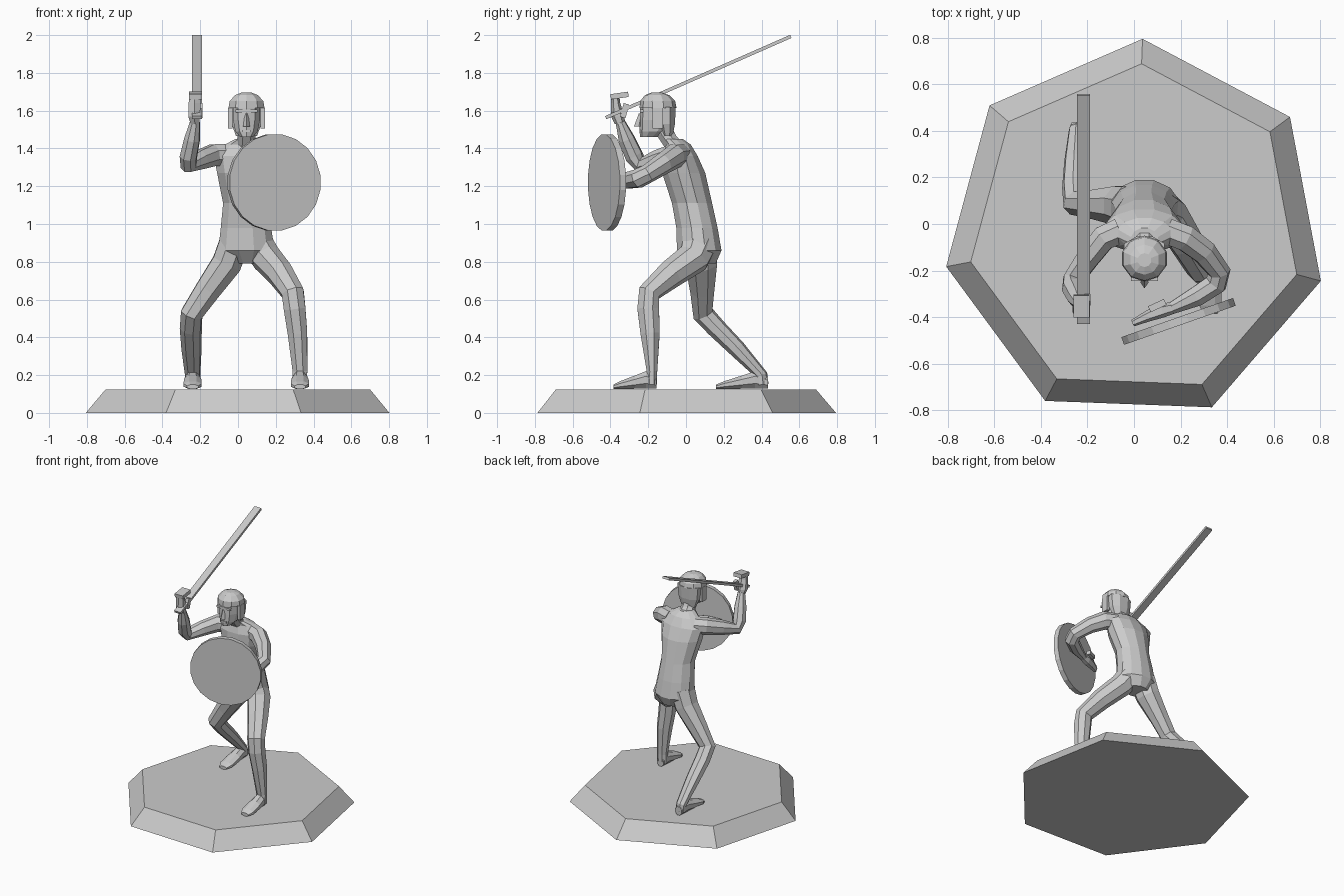
import bpy, bmesh, math
from mathutils import Vector, Matrix


def finish(name, bm):
    bmesh.ops.recalc_face_normals(bm, faces=bm.faces)
    me = bpy.data.meshes.new(name)
    bm.to_mesh(me)
    bm.free()
    ob = bpy.data.objects.new(name, me)
    bpy.context.collection.objects.link(ob)
    return ob


def loft(name, rings, n=8, axis=None, side=(1, 0, 0), start=0.5):
    """Skin rings (x, y, z, half width, half depth); axis fixes the ring normal."""
    bm = bmesh.new()
    pts = [Vector(r[:3]) for r in rings]
    u, last, loops = Vector(side), None, []
    for i, r in enumerate(rings):
        if axis:
            t = Vector(axis)
        else:
            a = (pts[i] - pts[i - 1]).normalized() if i else Vector()
            b = (pts[i + 1] - pts[i]).normalized() if i + 1 < len(pts) else Vector()
            t = (a + b).normalized()
        if last:
            u = last.rotation_difference(t) @ u
        u = (u - t * u.dot(t)).normalized()
        v, last = t.cross(u), t
        ring = []
        for k in range(n):
            ang = 2 * math.pi * (k + start) / n
            ring.append(bm.verts.new(pts[i] + u * r[3] * math.cos(ang) + v * r[4] * math.sin(ang)))
        loops.append(ring)
    for p, q in zip(loops, loops[1:]):
        for k in range(n):
            bm.faces.new((p[k], p[(k + 1) % n], q[(k + 1) % n], q[k]))
    bm.faces.new(loops[0])
    bm.faces.new(loops[-1])
    return finish(name, bm)


def box(name, loc, size, rot=(0, 0, 0)):
    bm = bmesh.new()
    bmesh.ops.create_cube(bm, size=1)
    bmesh.ops.scale(bm, vec=size, verts=bm.verts)
    ob = finish(name, bm)
    ob.location, ob.rotation_euler = loc, [math.radians(a) for a in rot]
    return ob


UP = (0, 0, 1)

# Seven-sided plinth with sloping rim
loft("plinth", [(.005, -.03, 0, .825, .825), (.005, -.03, .125, .718, .718)],
     7, UP, start=87.8 / 360 * 7)

# Torso, leaning forward
loft("torso", [(.05, .085, .79, .085, .075), (.045, .07, .86, .155, .122),
               (.042, .058, .98, .138, .113), (.042, .032, 1.11, .125, .11),
               (.042, -.012, 1.27, .158, .118), (.042, -.03, 1.36, .175, .095),
               (.045, -.04, 1.42, .12, .068), (.045, -.07, 1.45, .06, .055)], 12, UP)
loft("neck", [(.045, -.06, 1.41, .06, .06), (.045, -.105, 1.47, .05, .055),
              (.045, -.14, 1.54, .05, .055)], 8, UP)

# Head, with face details
loft("head", [(.045, -.195, 1.46, .035, .048), (.045, -.172, 1.49, .062, .074),
              (.045, -.16, 1.55, .075, .086), (.045, -.155, 1.63, .076, .088)], 10, UP)
loft("nose", [(.045, -.25, 1.515, .018, .026), (.045, -.236, 1.585, .009, .014)], 4, UP, start=0)
box("mouth", (.045, -.238, 1.492), (.05, .015, .012))
box("brow", (.045, -.234, 1.597), (.115, .02, .016))

# Helmet: dome, nape guard and cheek flaps
loft("helmet", [(.045, -.148, 1.615, .1, .098), (.045, -.15, 1.65, .094, .093),
                (.045, -.153, 1.682, .064, .065), (.045, -.155, 1.695, .03, .03)], 10, UP)
loft("nape_guard", [(.045, -.098, 1.465, .06, .03), (.045, -.103, 1.53, .085, .048),
                    (.045, -.105, 1.62, .094, .055)], 8, UP)
for s in (-1, 1):
    box("cheek_flap", (.045 + s * .086, -.15, 1.56), (.022, .055, .11))

# Legs: rear leg trails on -x, front leg steps out on +x
loft("rear_leg", [(-.02, .07, .9, .085, .1), (-.06, .08, .79, .085, .09),
                  (-.16, .085, .65, .072, .068), (-.245, .09, .525, .062, .058),
                  (-.25, .16, .45, .06, .052), (-.246, .27, .34, .055, .046),
                  (-.24, .4, .2, .042, .032), (-.24, .405, .15, .04, .032)])
loft("front_leg", [(.1, .07, .9, .085, .1), (.15, .04, .82, .082, .09),
                   (.225, -.08, .735, .074, .076), (.29, -.195, .635, .064, .062),
                   (.3, -.2, .55, .062, .062), (.315, -.19, .42, .056, .055),
                   (.328, -.18, .22, .042, .03), (.328, -.182, .15, .04, .03)])


def foot(name, x, heel, length):
    prof = [(0, .16, .03, .034), (.25, .175, .042, .05), (.5, .163, .05, .038),
            (.85, .147, .052, .022), (1, .138, .032, .013)]
    loft(name, [(x, heel - f * length, z, w, d) for f, z, w, d in prof], 8, (0, -1, 0))


foot("rear_foot", -.24, .435, .275)
foot("front_foot", .328, -.155, .23)

# Sword arm, raised
loft("sword_arm", [(-.06, -.03, 1.365, .062, .06), (-.13, -.06, 1.365, .062, .058),
                   (-.2, -.15, 1.34, .054, .052), (-.262, -.24, 1.315, .046, .046),
                   (-.262, -.275, 1.36, .05, .048), (-.243, -.315, 1.45, .045, .044),
                   (-.228, -.348, 1.54, .026, .028)], side=UP)
loft("sword_palm", [(-.228, -.35, 1.53, .026, .028), (-.232, -.362, 1.57, .036, .036),
                    (-.23, -.372, 1.64, .036, .024), (-.228, -.375, 1.68, .034, .022)], 6, UP)
box("sword_fingers", (-.225, -.352, 1.68), (.07, .095, .028), (8, 0, 0))
box("sword_thumb", (-.2, -.325, 1.6), (.025, .03, .075), (-15, 0, 0))

# Shield arm, bent across the chest
loft("shield_arm", [(.14, -.03, 1.365, .062, .06), (.22, -.06, 1.36, .066, .06),
                    (.3, -.12, 1.32, .058, .056), (.365, -.205, 1.265, .05, .05),
                    (.352, -.255, 1.24, .052, .05), (.27, -.31, 1.23, .046, .046),
                    (.16, -.362, 1.22, .028, .026)], side=UP)
loft("shield_palm", [(.165, -.36, 1.22, .028, .026), (.12, -.372, 1.22, .042, .03),
                     (.06, -.395, 1.22, .04, .024), (-.005, -.425, 1.215, .03, .015)],
     6, side=UP)
box("shield_thumb", (.1, -.35, 1.255), (.075, .028, .028), (0, 0, 25))

# Round shield, turned about the vertical
bm = bmesh.new()
bmesh.ops.create_cone(bm, cap_ends=True, segments=20, radius1=.257, radius2=.257, depth=.035)
bm.transform(Matrix.Rotation(math.radians(90), 4, 'X') @ Matrix.Rotation(math.radians(9), 4, 'Z'))
shield = finish("shield", bm)
shield.location, shield.rotation_euler = (.191, -.418, 1.22), (0, 0, math.radians(19.3))

# Sword blade, swept back over the shoulder
box("sword", (-.217, .065, 1.778), (.055, 1.07, .018), (23.7, 0, 0))
